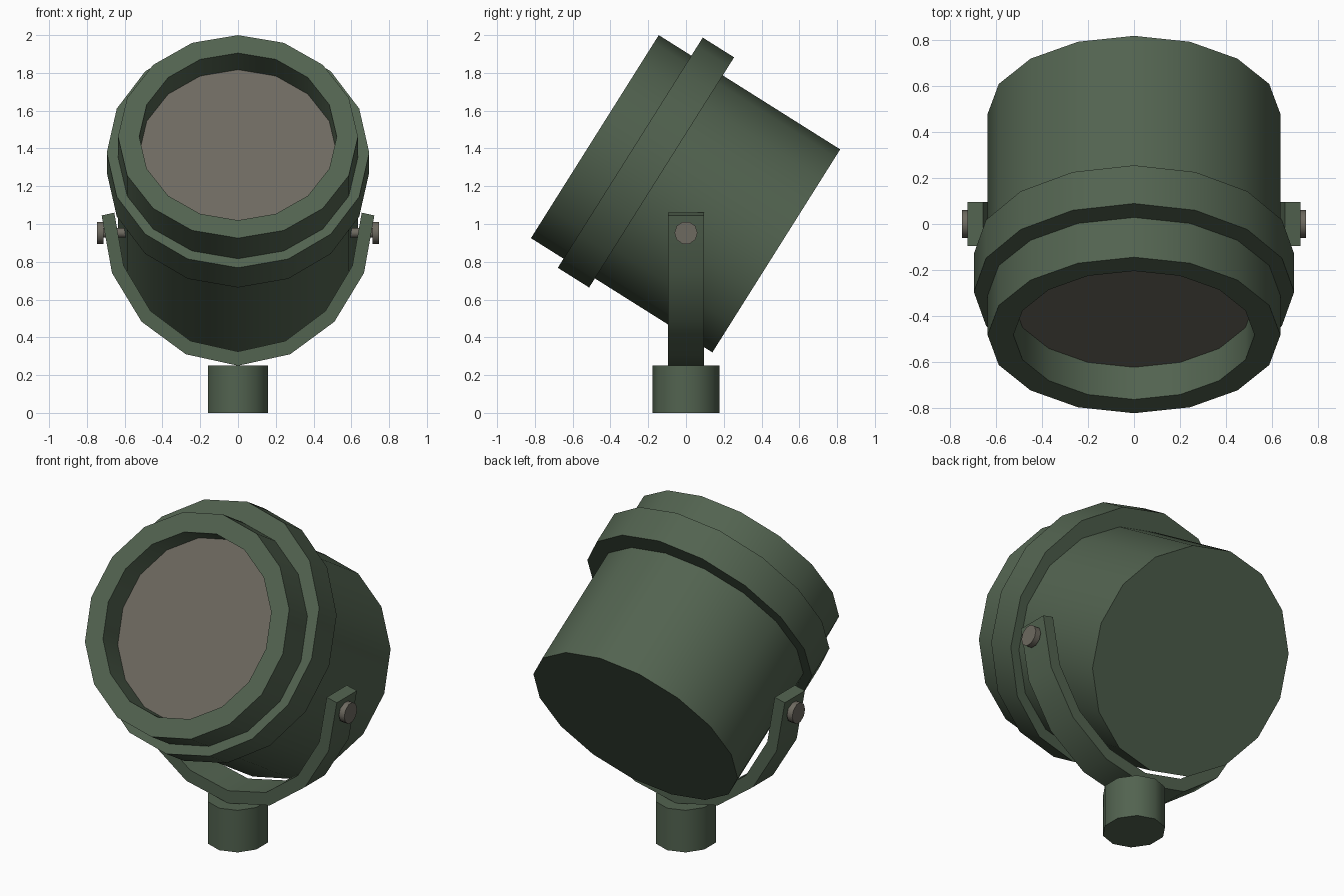
import bpy, bmesh
from math import sin, cos, pi, radians
from mathutils import Matrix, Vector

cube = bpy.data.objects.get("Cube")
if cube:
    bpy.data.objects.remove(cube, do_unlink=True)


def material(name, color):
    m = bpy.data.materials.new(name)
    m.use_nodes = True
    m.diffuse_color = color
    m.node_tree.nodes["Principled BSDF"].inputs["Base Color"].default_value = color
    return m


GREEN = material("army green", (0.085, 0.125, 0.08, 1))
GREY = material("warm grey", (0.155, 0.143, 0.117, 1))


def finish(name, bm, mats, angle=30):
    bmesh.ops.recalc_face_normals(bm, faces=bm.faces)
    me = bpy.data.meshes.new(name)
    bm.to_mesh(me)
    bm.free()
    for m in mats:
        me.materials.append(m)
    ob = bpy.data.objects.new(name, me)
    bpy.context.collection.objects.link(ob)
    bpy.ops.object.select_all(action='DESELECT')
    ob.select_set(True)
    bpy.context.view_layer.objects.active = ob
    bpy.ops.object.shade_smooth_by_angle(angle=radians(angle))
    return ob


def lathe(name, profile, sides, matrix, mats, x_scale=1.0, angle=30):
    """Turn a (radius, height) profile about local z; the first cap takes the last material."""
    bm = bmesh.new()
    rings = []
    for r, h in profile:
        rings.append([bm.verts.new(matrix @ Vector((r * x_scale * sin(2 * pi * i / sides),
                                                    r * cos(2 * pi * i / sides), h)))
                      for i in range(sides)])
    for a, b in zip(rings, rings[1:]):
        for i in range(sides):
            j = (i + 1) % sides
            bm.faces.new((a[i], a[j], b[j], b[i]))
    bm.faces.new(rings[0]).material_index = len(mats) - 1
    bm.faces.new(rings[-1])
    return finish(name, bm, mats, angle)


# Lamp housing, tilted upward, with a recessed lens
tilt = Matrix.Translation((0, -0.4825, 1.4625)) @ Matrix.Rotation(radians(-122.2), 4, 'X')
lathe("lamp_housing",
      [(0.523, 0.165), (0.523, 0), (0.635, 0), (0.635, 1.135)],
      16, tilt, [GREEN, GREY])

# Raised band around the housing, set slightly high
lathe("housing_band", [(0.72, 0.204), (0.72, 0.4)], 16,
      tilt @ Matrix.Translation((0, -0.028, 0)), [GREEN], x_scale=0.965)

# U-shaped yoke: half an ellipse, extruded along y
bm = bmesh.new()
steps = 8
sections = []
for i in range(steps + 1):
    a = pi * i / steps
    tip = i in (0, steps)
    outer = (-0.722 * cos(a), 1.045 - 0.795 * sin(a))
    inner = (-0.655 * cos(a), 1.06 - 0.735 * sin(a))
    sections.append([bm.verts.new((p[0], y, p[1]))
                     for p, y in ((outer, -0.095), (outer, 0.095),
                                  (inner, 0.095), (inner, -0.095))])
for s, t in zip(sections, sections[1:]):
    for k in range(4):
        n = (k + 1) % 4
        bm.faces.new((s[k], s[n], t[n], t[k]))
bm.faces.new(sections[0])
bm.faces.new(sections[-1])
finish("yoke", bm, [GREEN])

# Pivot bolts: thin shank and wide head on each side
for side, label in ((1, "left"), (-1, "right")):
    m = Matrix.Translation((0, 0, 0.953)) @ Matrix.Rotation(side * pi / 2, 4, 'Y')
    lathe(label + "_pivot_bolt",
          [(0.026, 0.55), (0.026, 0.712), (0.061, 0.712), (0.061, 0.747)],
          10, m, [GREY], angle=40)

# Mounting post
lathe("mounting_post", [(0.178, 0), (0.178, 0.252)], 10, Matrix(), [GREEN],
      x_scale=0.945, angle=40)
